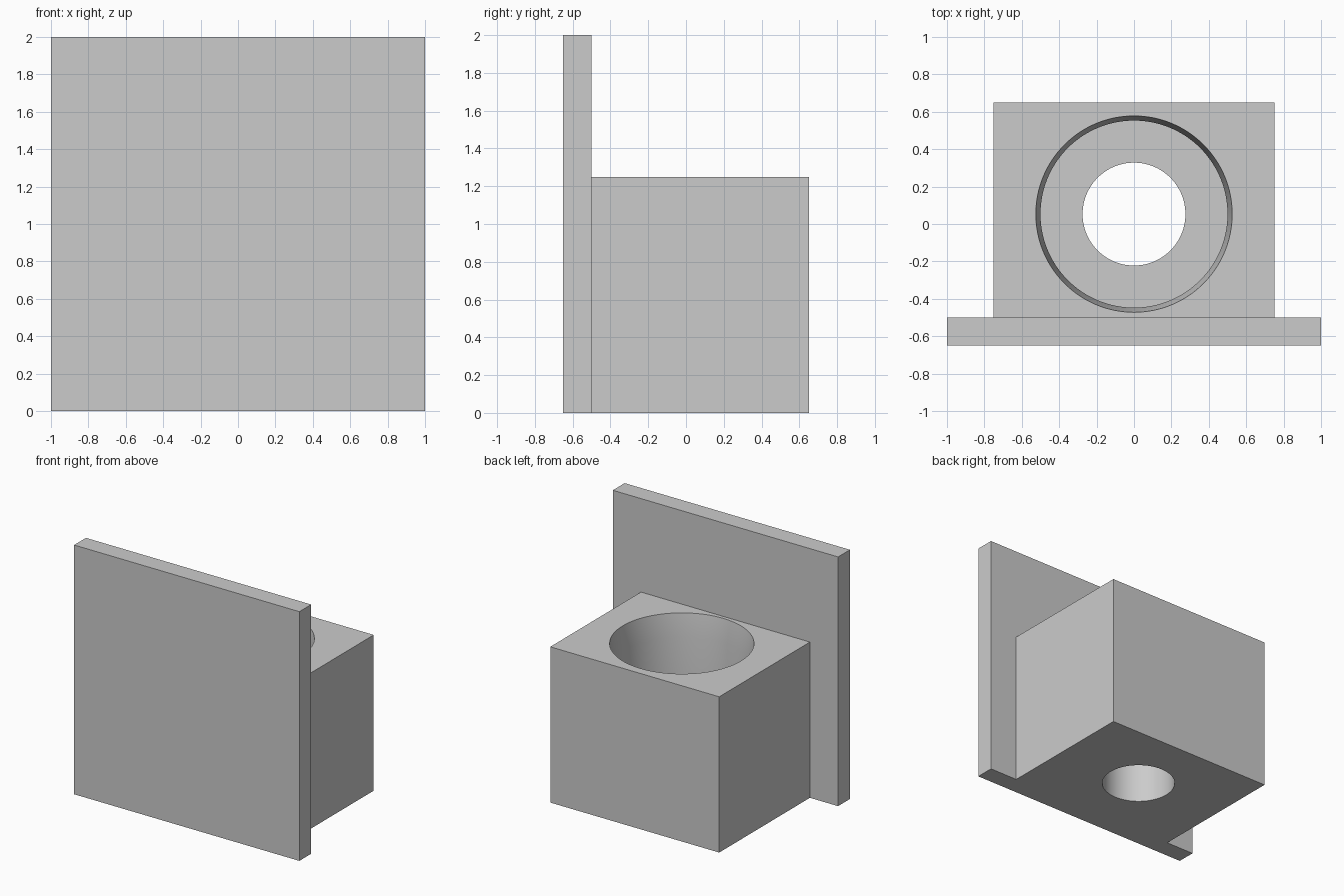
import bpy
import bmesh
import math

cube = bpy.data.objects.get("Cube")
if cube:
    bpy.data.objects.remove(cube, do_unlink=True)

grey = bpy.data.materials.new("plain grey")
grey.use_nodes = True
colour = (0.6, 0.6, 0.6, 1)
grey.diffuse_color = colour
grey.node_tree.nodes["Principled BSDF"].inputs["Base Color"].default_value = colour

SEGMENTS = 128
BORE_Y = 0.053


def finish(name, bm):
    bmesh.ops.recalc_face_normals(bm, faces=bm.faces[:])
    mesh = bpy.data.meshes.new(name)
    bm.to_mesh(mesh)
    bm.free()
    mesh.materials.append(grey)
    obj = bpy.data.objects.new(name, mesh)
    bpy.context.collection.objects.link(obj)
    return obj


def box(name, low, high):
    bm = bmesh.new()
    bmesh.ops.create_cube(bm, size=1)
    for v in bm.verts:
        v.co = [(a + b) / 2 + c * (b - a) for a, b, c in zip(low, high, v.co)]
    return finish(name, bm)


def lathe(name, profile):
    """Closed solid turned from (radius, height) points, capped at both ends."""
    bm = bmesh.new()
    rings = []
    for radius, z in profile:
        angles = [math.tau * i / SEGMENTS for i in range(SEGMENTS)]
        rings.append([bm.verts.new((radius * math.cos(a), BORE_Y + radius * math.sin(a), z))
                      for a in angles])
    for lower, upper in zip(rings, rings[1:]):
        for i in range(SEGMENTS):
            j = (i + 1) % SEGMENTS
            bm.faces.new((lower[i], lower[j], upper[j], upper[i]))
    bm.faces.new(rings[0])
    bm.faces.new(rings[-1])
    return finish(name, bm)


# Upright mounting plate
box("back_plate", (-1, -0.65, 0), (1, -0.5, 2))

# Holder block with a stepped bore: drain hole, cup seat, slightly flared mouth
block = box("holder_block", (-0.75, -0.5, 0), (0.75, 0.65, 1.25))
cutter = lathe("bore_cutter", [(0.275, -0.1), (0.275, 0.5), (0.5, 0.5),
                               (0.5, 1.07), (0.525, 1.25), (0.525, 1.35)])
cutter.hide_render = True
cutter.hide_set(True)
bore = block.modifiers.new("bore", "BOOLEAN")
bore.operation = "DIFFERENCE"
bore.solver = "EXACT"
bore.object = cutter

# Smooth bore walls, crisp edges
bpy.ops.object.select_all(action="DESELECT")
block.select_set(True)
bpy.context.view_layer.objects.active = block
bpy.ops.object.modifier_apply(modifier=bore.name)
bpy.data.objects.remove(cutter, do_unlink=True)
bpy.ops.object.shade_smooth_by_angle(angle=math.radians(30))
